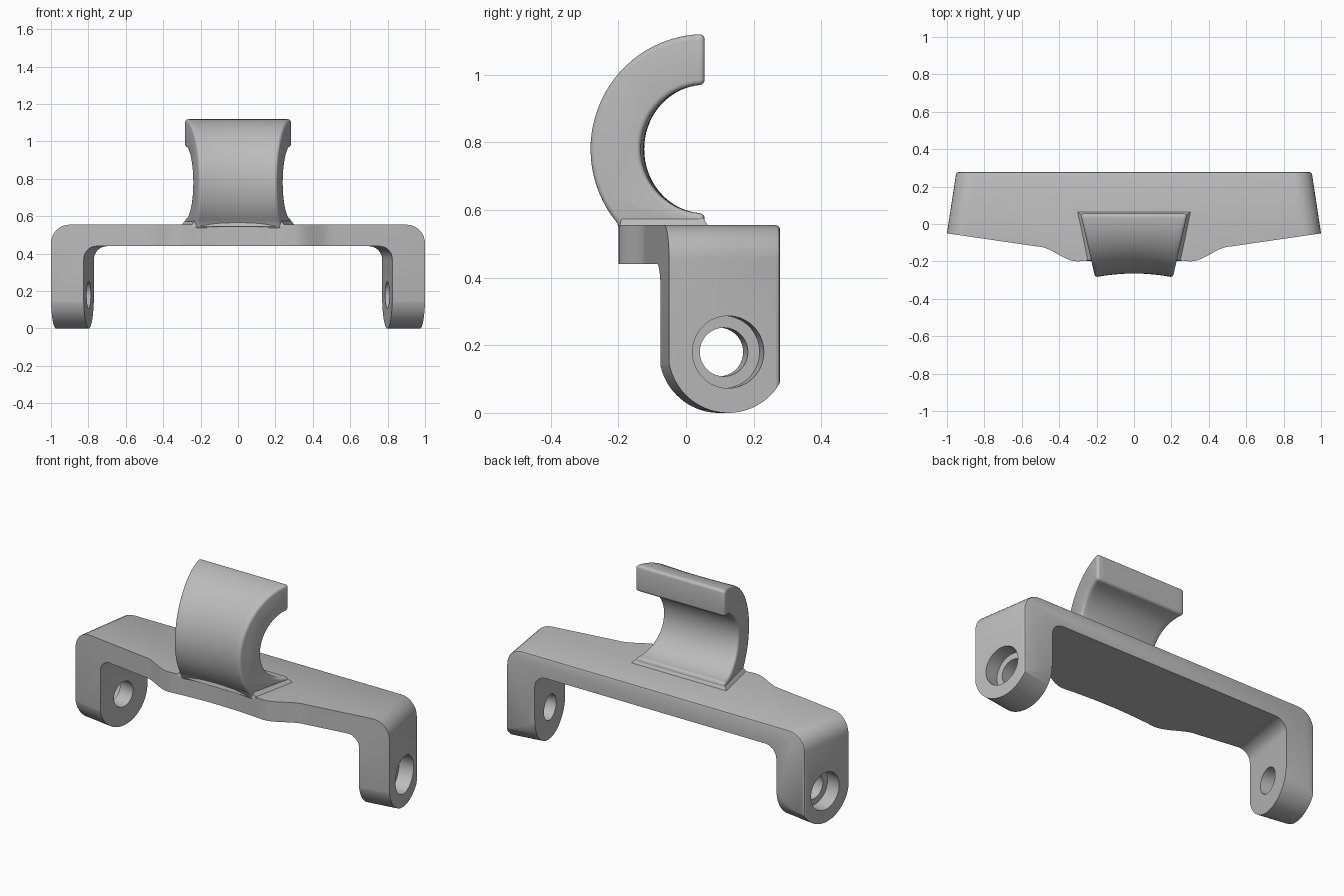
import bpy, bmesh, math
from mathutils import Matrix

if "Cube" in bpy.data.objects:
    bpy.data.objects.remove(bpy.data.objects["Cube"], do_unlink=True)

GREY = (0.5, 0.5, 0.5, 1)
grey = bpy.data.materials.new("plain_grey")
grey.use_nodes = True
grey.diffuse_color = GREY
grey.node_tree.nodes["Principled BSDF"].inputs["Base Color"].default_value = GREY

SLANT = 0.155                 # sideways lean of the legs per unit of depth
ANGLE = math.atan(SLANT)
BACK, TOP = 0.278, 0.555
PIVOT = (0.974, 0.125, 0.18)  # centre of the bolt hole on the outer leg face


def arc(cy, cz, r, start, end, n):
    steps = [math.radians(start + (end - start) * i / n) for i in range(n + 1)]
    return [(cy + r * math.cos(t), cz + r * math.sin(t)) for t in steps]


def prism(outline, low, high):
    """Extrude a flat outline along z."""
    bm = bmesh.new()
    face = bm.faces.new([bm.verts.new((x, y, low)) for x, y in outline])
    new = bmesh.ops.extrude_face_region(bm, geom=[face])["geom"]
    verts = [v for v in new if isinstance(v, bmesh.types.BMVert)]
    bmesh.ops.translate(bm, verts=verts, vec=(0, 0, high - low))
    bmesh.ops.recalc_face_normals(bm, faces=bm.faces)
    return bm


def bevel(bm, rule, offset, segments):
    edges = [e for e in bm.edges if rule(*(v.co for v in e.verts))]
    bmesh.ops.bevel(bm, geom=edges, offset=offset, segments=segments,
                    profile=0.5, affect='EDGES')


def finish(bm, name):
    bmesh.ops.recalc_face_normals(bm, faces=bm.faces)
    mesh = bpy.data.meshes.new(name)
    bm.to_mesh(mesh)
    bm.free()
    mesh.materials.append(grey)
    obj = bpy.data.objects.new(name, mesh)
    bpy.context.collection.objects.link(obj)
    return obj


def activate(obj):
    bpy.ops.object.select_all(action='DESELECT')
    obj.select_set(True)
    bpy.context.view_layer.objects.active = obj


def smooth(obj, degrees=35):
    activate(obj)
    bpy.ops.object.shade_smooth_by_angle(angle=math.radians(degrees))


def cut(obj, cutter):
    cutter.hide_render = True
    activate(obj)
    mod = obj.modifiers.new("cut", 'BOOLEAN')
    mod.operation, mod.solver, mod.object = 'DIFFERENCE', 'EXACT', cutter
    bpy.ops.object.modifier_apply(modifier=mod.name)
    bpy.data.objects.remove(cutter, do_unlink=True)


def on_top(z):
    return lambda a, b: (abs(a.z - z) < 1e-4 and abs(b.z - z) < 1e-4
                         and a.x * b.x > 0 and abs(a.x - b.x) > 0.01
                         and abs(a.y - b.y) > 0.25)


def on_back(a, b):
    return min(a.y, b.y) > BACK - 1e-4 and max(a.z, b.z) > 0


# Bracket body: plan outline with a wavy front, extruded to full height
half = [(x, -0.2 + 0.016 * (1 - (x / 0.3) ** 2)) for x in (0.06, 0.12, 0.18, 0.24, 0.3)]
for i in range(1, 11):
    t = i / 10
    half.append((0.3 + 0.22 * t, -0.2 + 0.08 * (1 - math.cos(math.pi * t)) / 2))
half += [(1, -0.05), (0.95, BACK)]
outline = [(0, -0.184)] + half + [(-x, y) for x, y in reversed(half)]
bm = prism(outline, -0.02, TOP)
bevel(bm, on_top(TOP), 0.1, 8)
bevel(bm, on_back, 0.012, 2)
body = finish(bm, "bracket_body")

# Opening between the legs
front, rear = (0.77 + SLANT * (BACK - y) for y in (-0.4, 0.4))
bm = prism([(-front, -0.4), (front, -0.4), (rear, 0.4), (-rear, 0.4)], -0.2, 0.44)
bevel(bm, on_top(0.44), 0.07, 8)
cut(body, finish(bm, "opening_cutter"))

# Rounded feet and stepped bolt holes, both sides
to_x = Matrix(((0, 0, 1), (1, 0, 0), (0, 1, 0))).to_4x4()
for side in (1, -1):
    place = (Matrix.Translation((side * PIVOT[0], PIVOT[1], PIVOT[2]))
             @ Matrix.Rotation(side * ANGLE, 4, 'Z') @ Matrix.Scale(side, 4, (1, 0, 0)))
    foot = arc(0, 0, 0.18, 180, 360, 40) + [(0.4, 0), (0.4, -0.4), (-0.4, -0.4), (-0.4, 0)]
    hole = arc(0, 0, 0.072, 0, 350, 35)
    bore = arc(0, 0, 0.107, 0, 350, 35)
    for shape, low, high in ((foot, -0.3, 0.15), (hole, -0.3, 0.1), (bore, -0.085, 0.1)):
        bm = prism(shape, low, high)
        bmesh.ops.transform(bm, matrix=place @ to_x, verts=bm.verts)
        cut(body, finish(bm, "leg_cutter"))
smooth(body)


# Hook: a C section lofted across x, wider towards the back, with a hollow front
def hook_width(y):
    return 0.285 + 0.23 * (y - 0.05)


section = arc(0.055, 0.78, 0.34, 90, 220, 30) + [(-0.195, 0.53), (0.055, 0.53)]
section += arc(0.055, 0.78, 0.19, 270, 90, 36)
bm = bmesh.new()
columns = []
for i in range(13):
    u = i / 6 - 1
    columns.append([bm.verts.new((u * hook_width(y),
                                  y + 0.02 * (1 - u * u) * (0.06 - y) / 0.34, z))
                    for y, z in section])
for a, b in zip(columns, columns[1:]):
    for k in range(len(section)):
        j = (k + 1) % len(section)
        bm.faces.new((a[k], a[j], b[j], b[k]))
bm.faces.new(columns[0])
bm.faces.new(columns[-1])
hook = finish(bm, "hook")
mod = hook.modifiers.new("soft_edges", 'BEVEL')
mod.width, mod.segments = 0.018, 4
mod.limit_method, mod.angle_limit = 'ANGLE', math.radians(45)
activate(hook)
bpy.ops.object.modifier_apply(modifier=mod.name)
smooth(hook, 40)

# Flared foot that blends the hook into the plate
bm = prism([(-hook_width(-0.19), -0.19), (hook_width(-0.19), -0.19),
            (hook_width(0.05), 0.05), (-hook_width(0.05), 0.05)], 0.545, 0.578)
for v in bm.verts:
    if v.co.z < TOP:
        v.co.x += math.copysign(0.026, v.co.x)
        v.co.y += 0.02 if v.co.y > 0 else -0.008
    else:
        v.co.x -= math.copysign(0.004, v.co.x)
finish(bm, "hook_foot")
